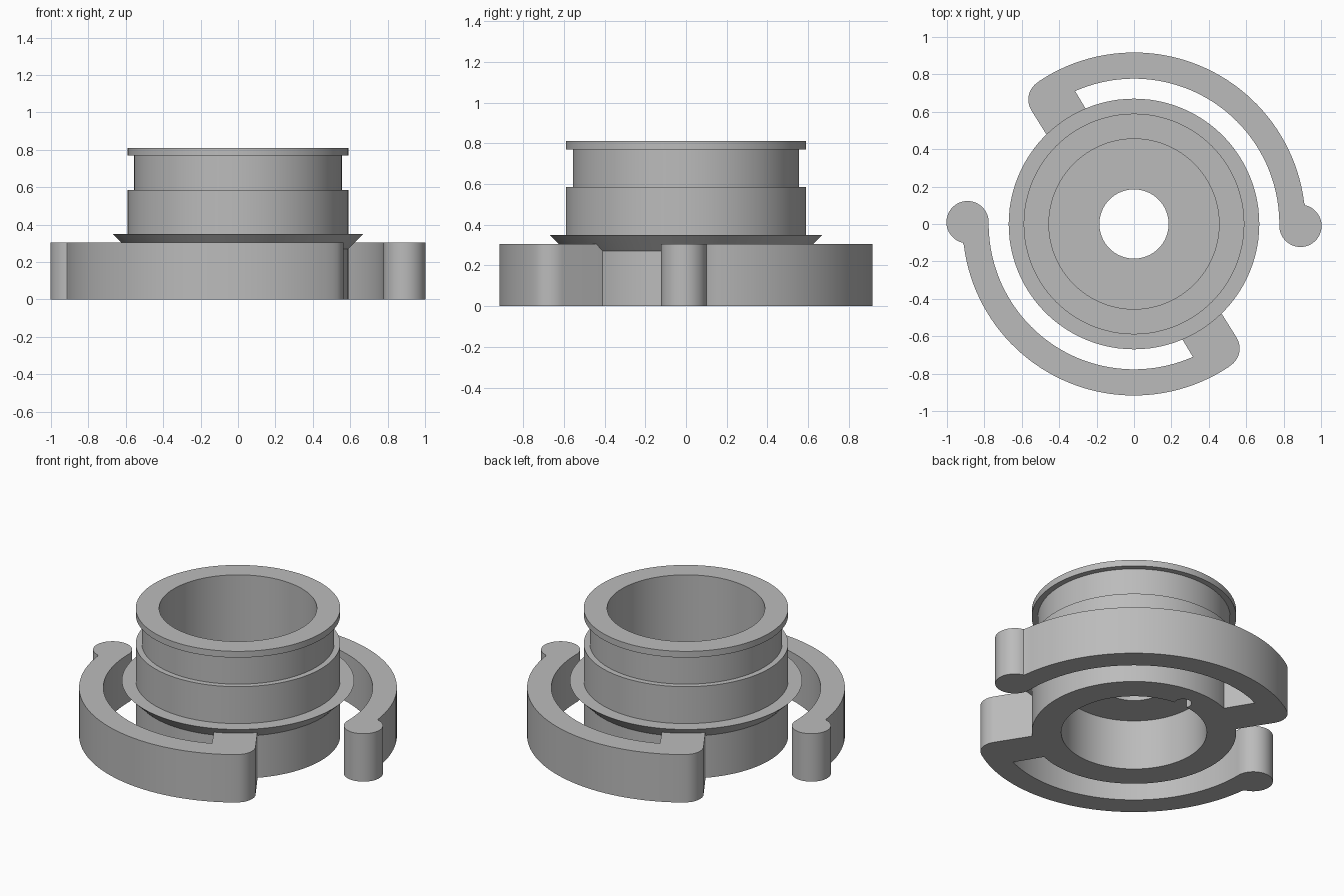
import bpy, bmesh
from math import sin, cos, pi, radians

if "Cube" in bpy.data.objects:
    bpy.data.objects.remove(bpy.data.objects["Cube"])

grey = bpy.data.materials.new("plain grey")
grey.diffuse_color = (0.5, 0.5, 0.5, 1)
grey.use_nodes = True
grey.node_tree.nodes["Principled BSDF"].inputs["Base Color"].default_value = grey.diffuse_color


def finish(name, bm):
    bmesh.ops.recalc_face_normals(bm, faces=bm.faces)
    mesh = bpy.data.meshes.new(name)
    bm.to_mesh(mesh)
    bm.free()
    mesh.materials.append(grey)
    ob = bpy.data.objects.new(name, mesh)
    bpy.context.collection.objects.link(ob)
    return ob


def smooth(ob):
    bpy.ops.object.select_all(action='DESELECT')
    ob.select_set(True)
    bpy.context.view_layer.objects.active = ob
    bpy.ops.object.shade_smooth_by_angle(angle=radians(30))


def lathe(name, profile, steps=96):
    bm = bmesh.new()
    rings = [[bm.verts.new((r * cos(2 * pi * i / steps), r * sin(2 * pi * i / steps), z))
              for i in range(steps)] for r, z in profile]
    for a, b in zip(rings, rings[1:] + rings[:1]):
        for i in range(steps):
            j = (i + 1) % steps
            bm.faces.new((a[i], a[j], b[j], b[i]))
    return finish(name, bm)


def arc(cx, cy, r, start, end, n):
    angles = [radians(start + (end - start) * i / n) for i in range(n + 1)]
    return [(cx + r * cos(a), cy + r * sin(a)) for a in angles]


def extrude(name, outline, z0, z1):
    bm = bmesh.new()
    face = bm.faces.new([bm.verts.new((x, y, z0)) for x, y in outline])
    new = bmesh.ops.extrude_face_region(bm, geom=[face])['geom']
    bmesh.ops.translate(bm, vec=(0, 0, z1 - z0),
                        verts=[v for v in new if isinstance(v, bmesh.types.BMVert)])
    return finish(name, bm)


# Hollow collar: outer steps and flared flange, then the upper cup,
# central bore and lower recess
collar = lathe("collar", [
    (0.42, 0), (0.59, 0), (0.59, 0.27), (0.67, 0.35), (0.59, 0.35),
    (0.59, 0.585), (0.555, 0.585), (0.555, 0.77), (0.59, 0.77), (0.59, 0.81),
    (0.455, 0.81), (0.455, 0.38), (0.185, 0.38), (0.185, 0.32), (0.42, 0.32)])

# Small round key groove in the lower recess
cutter = extrude("groove_cutter", arc(0, 0.44, 0.05, 0, 345, 23), -0.1, 0.2)
cutter.hide_render = True
cutter.hide_viewport = True
cut = collar.modifiers.new("groove", 'BOOLEAN')
cut.operation = 'DIFFERENCE'
cut.object = cutter
bpy.context.view_layer.update()
smooth(collar)
# Keep the cut ahead of any smoothing modifier
if len(collar.modifiers) > 1:
    collar.modifiers.move(collar.modifiers.find("groove"), 0)

# Two curved spring arms, each with a rounded root and a round tip
outline = [(-0.40, 0.37)]
outline += arc(-0.455, 0.665, 0.11, 212, 124.4, 10)
outline += arc(0, 0, 0.917, 123.5, 7, 44)
outline += arc(0.89, -0.01, 0.113, 77, -185, 32)
outline += arc(0, 0, 0.777, 1.5, 113.9, 44)
outline += [(-0.20, 0.52)]
for name, s in (("back_arm", 1), ("front_arm", -1)):
    smooth(extrude(name, [(s * x, s * y) for x, y in outline], 0, 0.305))
